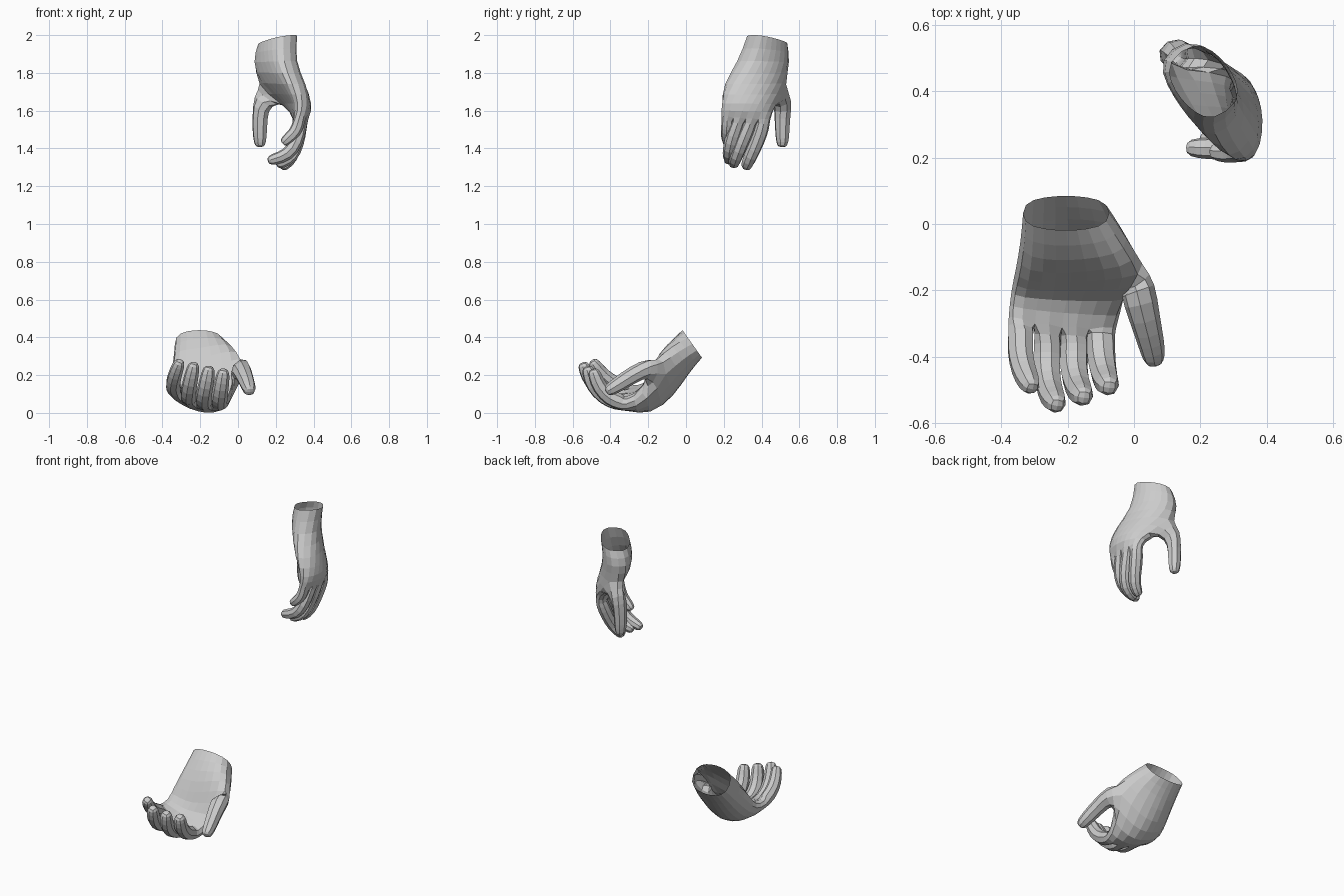
import bpy, bmesh
from mathutils import Vector as V

if "Cube" in bpy.data.objects:
    bpy.data.objects.remove(bpy.data.objects["Cube"])

COLS = [(-1, .6), (-.5, .92), (0, 1), (.5, .92), (1, .6)]   # across position, thickness
BULGE_BACK = [.9, .15, 0, 0, 0]                             # thumb swelling per column
BULGE_PALM = [1, .6, .1, 0, 0]


def digit(bm, quad, path, radii, out=None):
    """Extrude a finger from four base verts along a path of centres."""
    c = [v.co.copy() for v in quad]
    a = c[0] + c[1] - c[2] - c[3]
    b = c[0] + c[3] - c[1] - c[2]
    mid = sum(c, V()) / 4
    pts = [V(p) for p in path]
    out = mid - out if out else pts[0] - mid
    s = 1 if b.dot(out.cross(a)) > 0 else -1
    # extra ring just before the tip rounds the end
    pts.insert(-1, pts[-2].lerp(pts[-1], .7))
    radii = radii[:-1] + [radii[-1], radii[-1] * .65]
    prev = quad
    for i, p in enumerate(pts):
        back = pts[i - 1] if i else mid
        ahead = pts[min(i + 1, len(pts) - 1)]
        d = (ahead - back).normalized()
        u = (a - d * a.dot(d)).normalized()
        w = d.cross(u) * s
        r = radii[i]
        ring = [bm.verts.new(p + (u * m + w * n) * r)
                for m, n in ((1, 1), (1, -1), (-1, -1), (-1, 1))]
        for k in range(4):
            bm.faces.new((prev[k], prev[(k + 1) % 4], ring[(k + 1) % 4], ring[k]))
        prev = ring
    bm.faces.new(prev)


def hand(name, sections, fingers, finger_r, thumb, thumb_r):
    bm = bmesh.new()
    # palm: rows of back and palm-side verts from the open wrist to the webs
    rows = []
    for c, across, thick, arc, bulge in sections:
        c, across, thick, bulge = V(c), V(across), V(thick), V(bulge)
        back, front = [], []
        for (t, f), kb, kp in zip(COLS, BULGE_BACK, BULGE_PALM):
            m = c + across * t - thick * arc * (1 - t * t)
            back.append(bm.verts.new(m - thick * f + bulge * kb))
            front.append(bm.verts.new(m + thick * f + bulge * kp))
        rows.append((back, front))
    for i, ((b0, f0), (b1, f1)) in enumerate(zip(rows, rows[1:])):
        for k in range(4):
            bm.faces.new((b0[k], b0[k + 1], b1[k + 1], b1[k]))
            bm.faces.new((f0[k], f0[k + 1], f1[k + 1], f1[k]))
        bm.faces.new((b0[4], f0[4], f1[4], b1[4]))
        if i != 2:
            bm.faces.new((b0[0], f0[0], f1[0], b1[0]))
    # four fingers from the last row
    b, f = rows[-1]
    for k, (path, r) in enumerate(zip(fingers, finger_r)):
        digit(bm, [b[k], f[k], f[k + 1], b[k + 1]], path,
              [r * 1.03, r, r * .95, r * .85])
    # thumb from the side of the palm
    (b2, f2), (b3, f3) = rows[2], rows[3]
    digit(bm, [b3[0], b2[0], f2[0], f3[0]], thumb, thumb_r, V(sections[2][0]))
    bmesh.ops.recalc_face_normals(bm, faces=bm.faces[:])
    me = bpy.data.meshes.new(name)
    bm.to_mesh(me)
    bm.free()
    ob = bpy.data.objects.new(name, me)
    bpy.context.collection.objects.link(ob)
    sub = ob.modifiers.new("round", 'SUBSURF')
    sub.levels = sub.render_levels = 1
    return ob


# lower hand: cupped, palm up
hand("lower_hand",
     [((-.205, .033, .365), (-.132, 0, 0), (0, -.053, .075), 0, (0, 0, 0)),
      ((-.20, -.052, .282), (-.144, 0, 0), (0, -.068, .066), .05, (.04, .01, .045)),
      ((-.20, -.142, .162), (-.16, 0, .03), (0, -.060, .066), .3, (.075, .02, .14)),
      ((-.205, -.215, .076), (-.168, .02, .05), (0, -.022, .06), .5, (.015, .02, .06)),
      ((-.22, -.31, .083), (-.163, .02, .045), (0, -.003, .048), .35, (0, 0, 0))],
     [[(-.10, -.345, .06), (-.10, -.40, .075), (-.09, -.46, .135), (-.074, -.495, .235)],
      [(-.178, -.365, .055), (-.185, -.43, .08), (-.17, -.495, .145), (-.15, -.525, .25)],
      [(-.26, -.365, .08), (-.265, -.43, .095), (-.255, -.505, .16), (-.23, -.55, .27)],
      [(-.34, -.33, .135), (-.345, -.375, .155), (-.335, -.44, .20), (-.305, -.50, .28)]],
     [.047, .047, .046, .043],
     [(.010, -.19, .25), (.032, -.285, .2), (.052, -.36, .15), (.064, -.425, .11)],
     [.062, .05, .044, .037])

# upper hand: reaching down, palm turned to the front left
hand("upper_hand",
     [((.21, .43, 1.975), (.07, -.09, .025), (-.07, -.052, -.005), 0, (0, 0, 0)),
      ((.195, .41, 1.86), (.075, -.115, 0), (-.067, -.062, 0), .05, (-.02, .01, 0)),
      ((.25, .35, 1.74), (.075, -.145, 0), (-.067, -.052, 0), .25, (-.045, .02, .01)),
      ((.335, .325, 1.63), (.012, -.14, 0), (-.052, -.014, 0), .3, (-.05, .01, 0)),
      ((.325, .315, 1.56), (.0, -.13, .01), (-.043, -.003, 0), .2, (0, 0, 0))],
     [[(.32, .405, 1.515), (.305, .38, 1.44), (.285, .338, 1.35), (.225, .315, 1.295)],
      [(.325, .33, 1.51), (.315, .295, 1.43), (.285, .262, 1.35), (.20, .25, 1.312)],
      [(.325, .265, 1.51), (.31, .235, 1.43), (.265, .227, 1.365), (.155, .23, 1.332)],
      [(.32, .22, 1.53), (.305, .217, 1.49), (.275, .215, 1.46), (.235, .22, 1.425)]],
     [.041, .041, .04, .035],
     [(.125, .513, 1.66), (.116, .51, 1.56), (.115, .51, 1.48), (.117, .51, 1.405)],
     [.055, .045, .042, .035])
